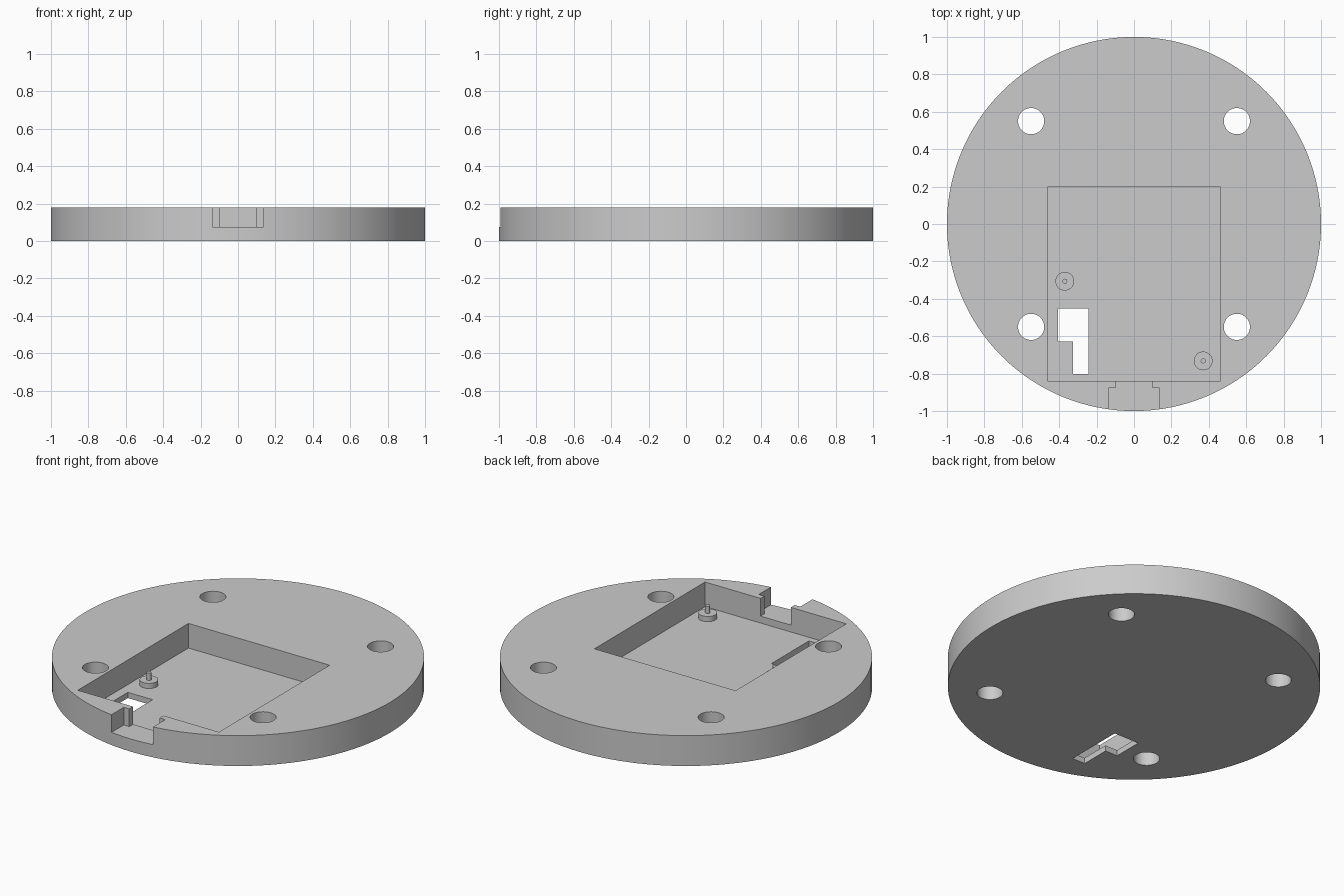
import bpy
import math

if "Cube" in bpy.data.objects:
    bpy.data.objects.remove(bpy.data.objects["Cube"], do_unlink=True)

HEIGHT = 0.18
FLOOR = 0.034
LEDGE = 0.075
ABOVE = HEIGHT + 0.1

grey = bpy.data.materials.new("plain_grey")
grey.use_nodes = True
grey.diffuse_color = (0.6, 0.6, 0.6, 1)
grey.node_tree.nodes["Principled BSDF"].inputs["Base Color"].default_value = (0.6, 0.6, 0.6, 1)


def cylinder(name, x, y, radius, z0, z1, sides):
    bpy.ops.mesh.primitive_cylinder_add(
        vertices=sides, radius=radius, depth=z1 - z0, location=(x, y, (z0 + z1) / 2))
    obj = bpy.context.object
    obj.name = name
    obj.data.materials.append(grey)
    return obj


def box(name, x0, x1, y0, y1, z0, z1):
    bpy.ops.mesh.primitive_cube_add(
        size=1, location=((x0 + x1) / 2, (y0 + y1) / 2, (z0 + z1) / 2))
    obj = bpy.context.object
    obj.name = name
    obj.scale = (x1 - x0, y1 - y0, z1 - z0)
    obj.data.materials.append(grey)
    return obj


def cut(target, cutter):
    cutter.hide_render = True
    mod = target.modifiers.new("cut", "BOOLEAN")
    mod.operation = "DIFFERENCE"
    mod.solver = "EXACT"
    mod.object = cutter
    bpy.context.view_layer.objects.active = target
    bpy.ops.object.modifier_apply(modifier=mod.name)
    bpy.data.objects.remove(cutter, do_unlink=True)


def smooth(obj):
    bpy.ops.object.select_all(action="DESELECT")
    obj.select_set(True)
    bpy.context.view_layer.objects.active = obj
    bpy.ops.object.shade_smooth_by_angle(angle=math.radians(30))


# Round base plate
base = cylinder("base_plate", 0, 0, 1, 0, HEIGHT, 128)

# Four mounting holes
for sx in (-1, 1):
    for sy in (-1, 1):
        cut(base, cylinder("hole_cutter", sx * 0.55, sy * 0.55, 0.07, -0.1, ABOVE, 48))

# Board pocket, then the stepped connector opening at the front
cut(base, box("pocket_cutter", -0.463, 0.463, -0.84, 0.197, FLOOR, ABOVE))
cut(base, box("inner_notch_cutter", -0.1, 0.1, -0.9, -0.8, LEDGE, ABOVE))
cut(base, box("outer_notch_cutter", -0.136, 0.136, -1.1, -0.876, LEDGE, ABOVE))

# L-shaped opening through the pocket floor
cut(base, box("wide_slot_cutter", -0.407, -0.244, -0.627, -0.451, -0.1, 0.1))
cut(base, box("narrow_slot_cutter", -0.327, -0.244, -0.803, -0.6, -0.1, 0.1))
smooth(base)

# Support posts with locating pins
for side, x, y in (("right", -0.37, -0.306), ("left", 0.37, -0.732)):
    smooth(cylinder(side + "_post", x, y, 0.05, FLOOR - 0.01, 0.065, 40))
    smooth(cylinder(side + "_pin", x, y, 0.0135, 0.06, 0.108, 20))
